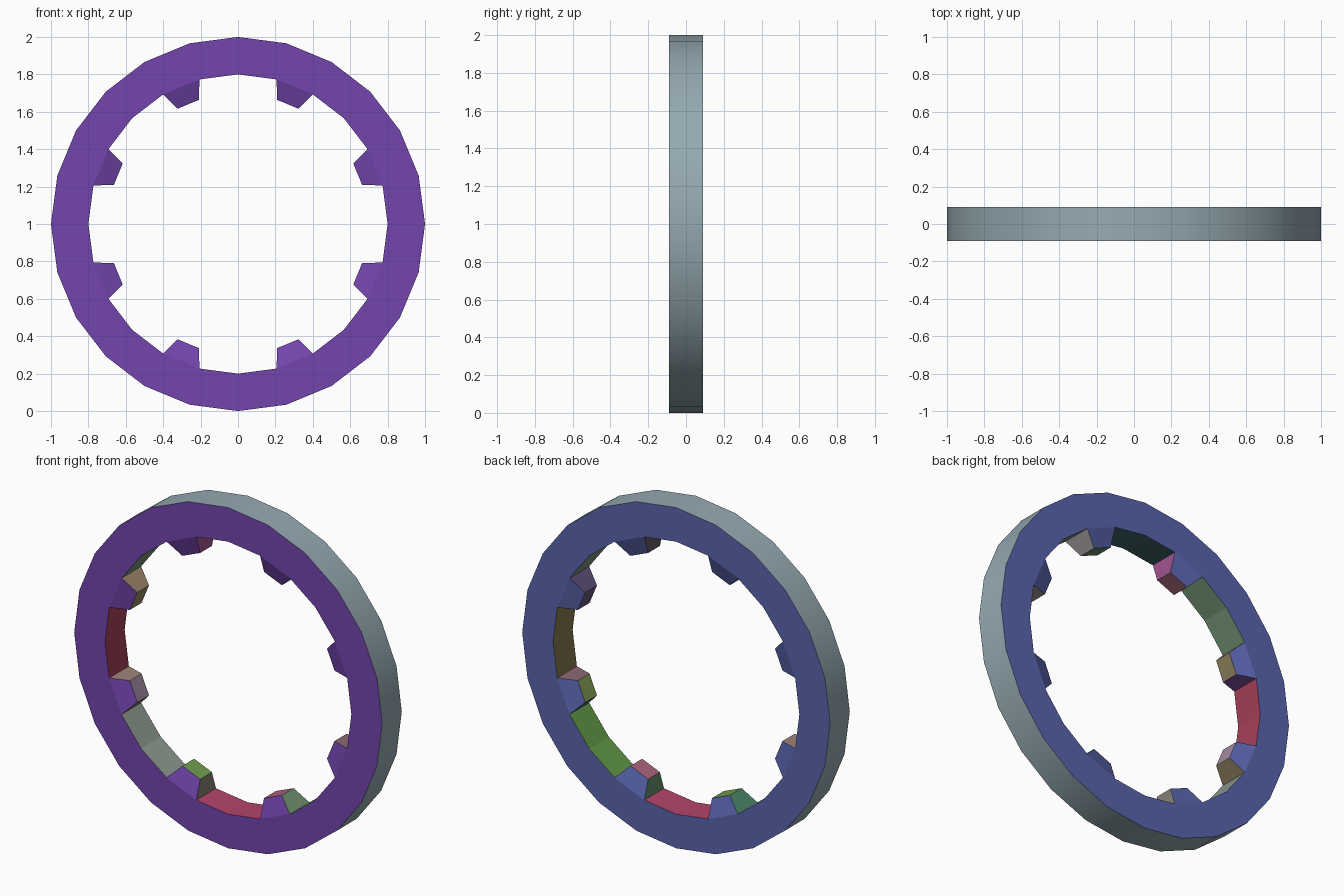
import bpy, bmesh, math, random
from mathutils import Vector

if "Cube" in bpy.data.objects:
    bpy.data.objects.remove(bpy.data.objects["Cube"])

random.seed(4)
N, R_OUT, R_IN, HALF = 24, 1.0, 0.8, 0.091
CENTRE = Vector((0, 0, 1))

mesh = bpy.data.meshes.new("toothed_ring")
ring = bpy.data.objects.new("toothed_ring", mesh)
bpy.context.collection.objects.link(ring)


def colour(name, rgb):
    mat = bpy.data.materials.new(name)
    mat.diffuse_color = (*rgb, 1)
    mat.use_nodes = True
    mat.node_tree.nodes["Principled BSDF"].inputs["Base Color"].default_value = mat.diffuse_color
    mesh.materials.append(mat)
    return len(mesh.materials) - 1


outer_mat = colour("outer_rim", (0.30, 0.40, 0.44))
front_mat = colour("front_face", (0.17, 0.06, 0.42))
back_mat = colour("back_face", (0.10, 0.13, 0.42))

# Inner wall colours, one per gap, starting at the right and going round
gap_rgb = [(0.24, 0.19, 0.08), (0.20, 0.30, 0.20), (0.05, 0.13, 0.15),
           (0.18, 0.30, 0.18), (0.38, 0.05, 0.10), (0.28, 0.33, 0.29),
           (0.45, 0.06, 0.15), (0.12, 0.32, 0.06)]
gap_mats = [colour(f"gap_{i}", c) for i, c in enumerate(gap_rgb)]

bm = bmesh.new()


def loop(radius, y):
    return [bm.verts.new(CENTRE + Vector((radius * math.cos(math.tau * i / N), y,
                                          radius * math.sin(math.tau * i / N))))
            for i in range(N)]


# Ring body: four loops bridged into a closed rectangular section
of, ob = loop(R_OUT, -HALF), loop(R_OUT, HALF)
inf, inb = loop(R_IN, -HALF), loop(R_IN, HALF)
tooth_faces = []
for i in range(N):
    j = (i + 1) % N
    for a, b, mat in ((of, ob, outer_mat), (inf, of, front_mat), (ob, inb, back_mat)):
        f = bm.faces.new((a[i], a[j], b[j], b[i]))
        f.material_index = mat
        f.smooth = mat == outer_mat
    f = bm.faces.new((inb[i], inb[j], inf[j], inf[i]))
    f.material_index = gap_mats[((i + 1) // 3) % 8]
    if i % 3 == 1:
        tooth_faces.append(f)

# Teeth: every third inner face pushed inward and tapered
for n, f in enumerate(tooth_faces):
    mid = f.calc_center_median()
    inward = (CENTRE - mid).normalized()
    tip = bmesh.ops.extrude_discrete_faces(bm, faces=[f])["faces"][0]
    for v in tip.verts:
        v.co = mid + (v.co - mid) * 0.6 + inward * 0.1
    tip.normal_update()
    sides = {g for e in tip.edges for g in e.link_faces} - {tip}
    for k, g in enumerate([tip, *sorted(sides, key=lambda s: s.calc_center_median().x)]):
        y = g.calc_center_median().y
        if abs(y) > 0.03:
            g.material_index = front_mat if y < 0 else back_mat
        else:
            g.material_index = colour(f"tooth_{n}_{k}", [random.uniform(0.06, 0.4) for _ in "rgb"])

# Weld, face outward, and keep rim corners crisp
bmesh.ops.remove_doubles(bm, verts=bm.verts[:], dist=1e-4)
bmesh.ops.recalc_face_normals(bm, faces=bm.faces[:])
for e in bm.edges:
    e.smooth = all(f.smooth for f in e.link_faces)
bm.to_mesh(mesh)
bm.free()
